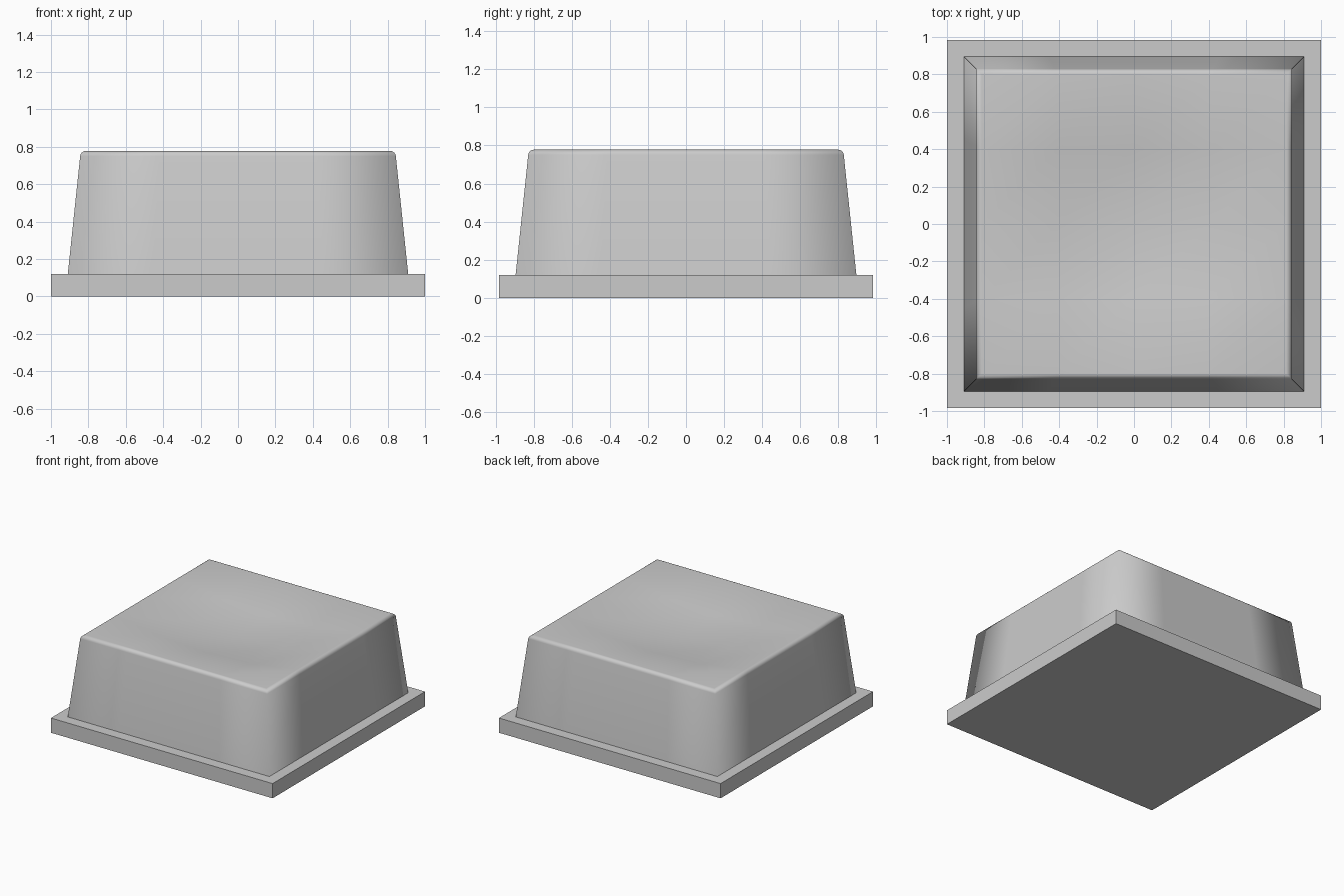
import bpy, bmesh, math

if "Cube" in bpy.data.objects:
    bpy.data.objects.remove(bpy.data.objects["Cube"])

N = 4         # segments per cap side
DEPTH = 0.11  # dish depth


def finish(bm, name, smooth):
    bmesh.ops.recalc_face_normals(bm, faces=bm.faces)
    for f in bm.faces:
        f.smooth = smooth
    mesh = bpy.data.meshes.new(name)
    bm.to_mesh(mesh)
    bm.free()
    obj = bpy.data.objects.new(name, mesh)
    bpy.context.collection.objects.link(obj)
    return obj


def rect_ring(bm, hx, hy, z):
    corners = [(-hx, -hy), (hx, -hy), (hx, hy), (-hx, hy)]
    ring = []
    for i, (x0, y0) in enumerate(corners):
        x1, y1 = corners[(i + 1) % 4]
        for k in range(N):
            t = k / N
            ring.append(bm.verts.new((x0 + (x1 - x0) * t, y0 + (y1 - y0) * t, z)))
    return ring


# Flat base plate
bm = bmesh.new()
bmesh.ops.create_cube(bm, size=1)
for v in bm.verts:
    v.co = (v.co.x * 2, v.co.y * 1.965, (v.co.z + 0.5) * 0.12)
finish(bm, "base_plate", False)

# Tapered cap: (inset from foot outline, height), with a rounded top edge
profile = [(0.0, 0.12)]
r = 0.03
for i in range(6):
    a = math.radians(5 + 85 * i / 5)
    profile.append((0.066 + r * (1 - math.cos(a)), 0.778 - r + r * math.sin(a)))

bm = bmesh.new()
rings = [rect_ring(bm, 0.91 - d, 0.895 - d, z) for d, z in profile]
for a, b in zip(rings, rings[1:]):
    for i in range(len(a)):
        j = (i + 1) % len(a)
        bm.faces.new((a[i], a[j], b[j], b[i]))

# Dished top of the cap
hx, hy = 0.91 - profile[-1][0], 0.895 - profile[-1][0]
grid = []
for j in range(N + 1):
    v = 2 * j / N - 1
    row = []
    for i in range(N + 1):
        u = 2 * i / N - 1
        z = 0.778 - DEPTH * (1 - u * u) * (1 - v * v)
        row.append(bm.verts.new((u * hx, v * hy, z)))
    grid.append(row)
for j in range(N):
    for i in range(N):
        bm.faces.new((grid[j][i], grid[j][i + 1], grid[j + 1][i + 1], grid[j + 1][i]))
bmesh.ops.remove_doubles(bm, verts=bm.verts, dist=0.0005)
finish(bm, "tapered_cap", True)
